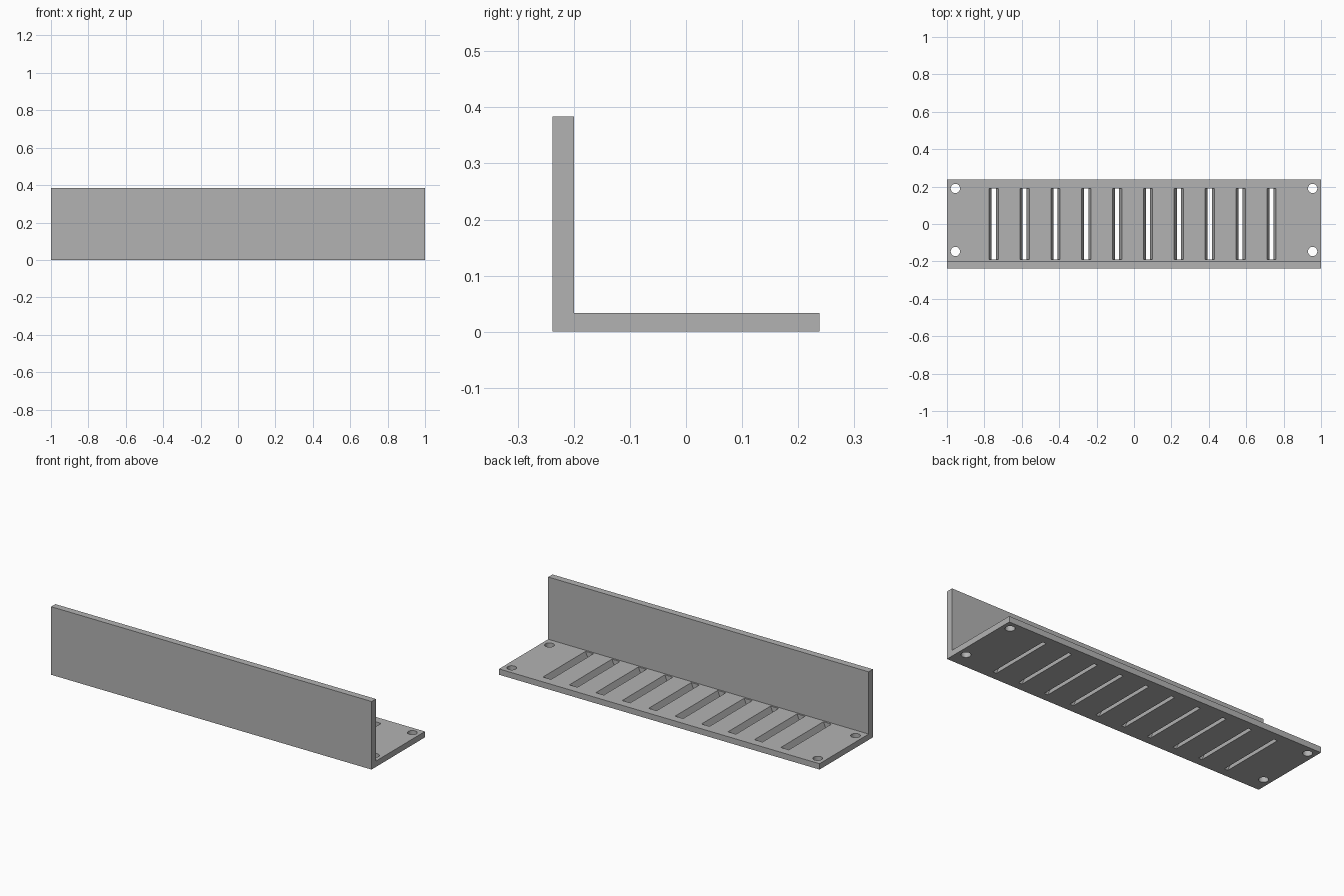
import bpy, bmesh, math
from mathutils import Matrix

if "Cube" in bpy.data.objects:
    bpy.data.objects.remove(bpy.data.objects["Cube"])

LENGTH, HALF_DEPTH, PLATE, WALL, HEIGHT = 2.0, 0.238, 0.033, 0.038, 0.384

grey = bpy.data.materials.new("light grey")
grey.diffuse_color = (0.45, 0.45, 0.45, 1)
grey.use_nodes = True
grey.node_tree.nodes["Principled BSDF"].inputs["Base Color"].default_value = grey.diffuse_color


def make_object(name, bm):
    bmesh.ops.recalc_face_normals(bm, faces=bm.faces)
    mesh = bpy.data.meshes.new(name)
    bm.to_mesh(mesh)
    bm.free()
    mesh.materials.append(grey)
    obj = bpy.data.objects.new(name, mesh)
    bpy.context.collection.objects.link(obj)
    return obj


def add_prism(bm, points, direction):
    """Extrude a closed outline along a direction."""
    face = bm.faces.new([bm.verts.new(p) for p in points])
    out = bmesh.ops.extrude_face_region(bm, geom=[face], use_keep_orig=True)
    verts = [g for g in out["geom"] if isinstance(g, bmesh.types.BMVert)]
    bmesh.ops.translate(bm, verts=verts, vec=direction)


# L-shaped bracket body
d, w = HALF_DEPTH, HALF_DEPTH - WALL
outline = [(-d, 0), (d, 0), (d, PLATE), (-w, PLATE), (-w, HEIGHT), (-d, HEIGHT)]
bm = bmesh.new()
add_prism(bm, [(-LENGTH / 2, y, z) for y, z in outline], (LENGTH, 0, 0))
bracket = make_object("slotted_angle_bracket", bm)

# Tapered slots, wide on top and narrow below
bm = bmesh.new()
low, high = -0.01, PLATE + 0.01


def slot_half_width(z):
    return 0.011 + (0.025 - 0.011) * z / PLATE


for i in range(10):
    x = -0.75 + i * 0.165
    a, b = slot_half_width(low), slot_half_width(high)
    add_prism(bm, [(x - a, -0.19, low), (x + a, -0.19, low),
                   (x + b, -0.19, high), (x - b, -0.19, high)], (0, 0.38, 0))

# Corner screw holes
for x in (-0.955, 0.955):
    for y in (-0.147, 0.19):
        bmesh.ops.create_cone(bm, cap_ends=True, segments=32, radius1=0.025,
                              radius2=0.025, depth=0.08,
                              matrix=Matrix.Translation((x, y, PLATE / 2)))
cutter = make_object("hole_cutter", bm)
cutter.hide_render = True

# Cut the openings
mod = bracket.modifiers.new("openings", "BOOLEAN")
mod.operation = "DIFFERENCE"
mod.solver = "EXACT"
mod.object = cutter
bpy.context.view_layer.objects.active = bracket
bracket.select_set(True)
bpy.ops.object.modifier_apply(modifier=mod.name)
bpy.data.objects.remove(cutter)
bpy.ops.object.shade_smooth_by_angle(angle=math.radians(25))
